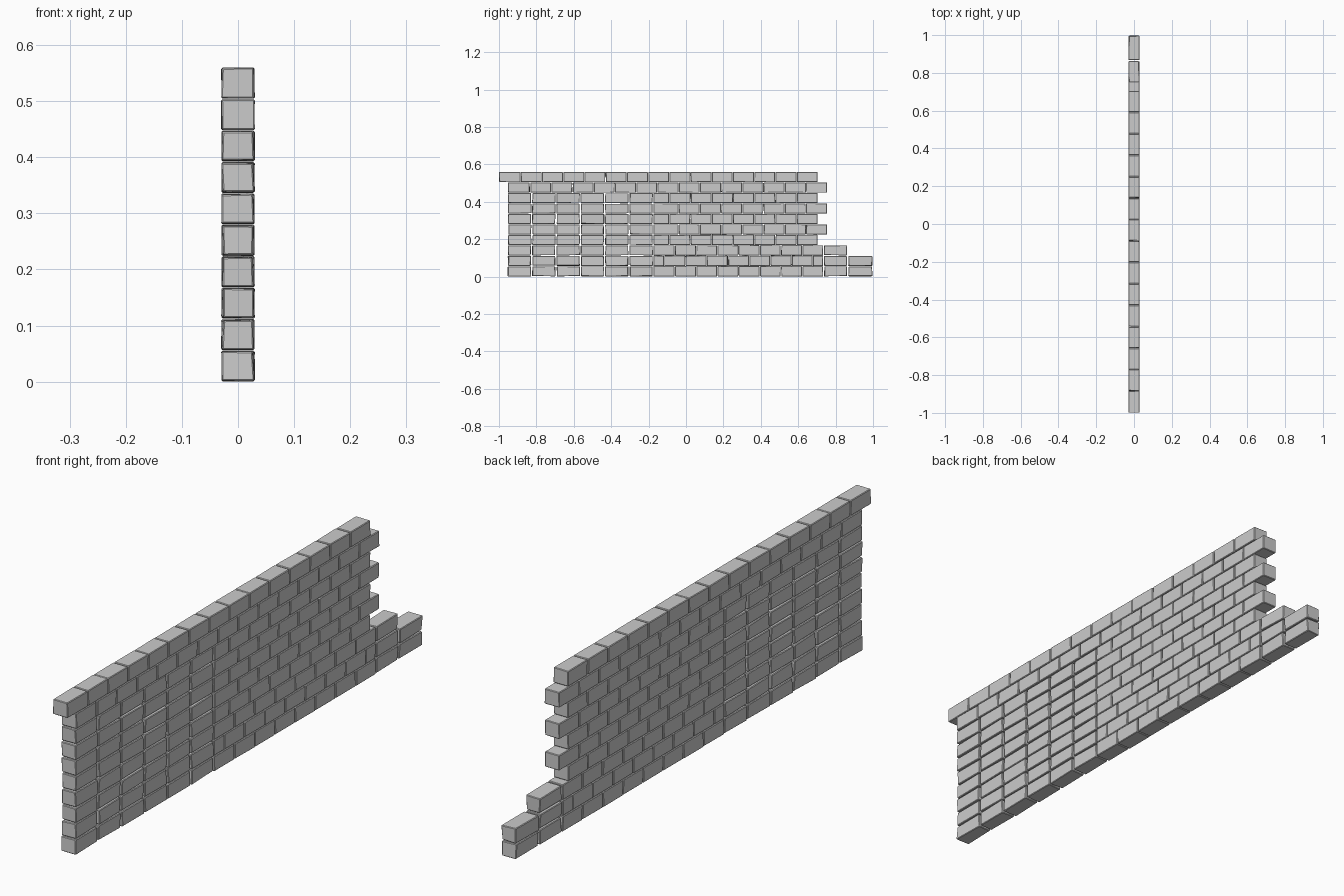
import bpy, bmesh, random
from mathutils import Vector

if "Cube" in bpy.data.objects:
    bpy.data.objects.remove(bpy.data.objects["Cube"])

random.seed(4)
COURSE_H = 0.056      # height of one course
HALF_T = 0.03         # half wall thickness
BOND = 0.1135         # brick pitch in the tight running bond
STACK = 0.13          # brick pitch in the loose stacked end
SEAM = -0.175         # where the two bonds meet


def add_brick(bm, y0, y1, z0, z1, wonk, gap):
    """One hand-cut brick: a box with corners pulled in a little at random."""
    size = Vector((2 * HALF_T, y1 - y0 - gap, z1 - z0 - gap * 0.6))
    mid = Vector((0, (y0 + y1) / 2, (z0 + z1) / 2))
    verts = bmesh.ops.create_cube(bm, size=1)["verts"]
    for v in verts:
        side = v.co * 2
        pull = Vector([random.uniform(0, w) for w in (wonk, wonk, wonk * 0.5)])
        v.co = mid + Vector([s * (d / 2 - p) for s, d, p in zip(side, size, pull)])


def course(index, bricks):
    """One horizontal course made from (start, end, is_loose) bricks."""
    z0 = index * COURSE_H
    bm = bmesh.new()
    for y0, y1, loose in bricks:
        add_brick(bm, y0, y1, z0, z0 + COURSE_H,
                  0.0045 if loose else 0.002, 0.003 if loose else 0.001)
    mesh = bpy.data.meshes.new(f"brick_course_{index + 1}")
    bm.to_mesh(mesh)
    bm.free()
    obj = bpy.data.objects.new(mesh.name, mesh)
    bpy.context.collection.objects.link(obj)
    bevel = obj.modifiers.new("worn_edges", 'BEVEL')
    bevel.width = 0.0022
    bevel.segments = 1
    bevel.limit_method = 'NONE'


def bond(start, end):
    """Running bond laid from the right end; the last brick fills to start."""
    out = []
    while end - start > BOND * 0.5:
        y0 = end - BOND
        if y0 - start < BOND * 0.5:
            y0 = start
        out.append((y0, end, False))
        end = y0
    return out


# Eight lower courses: stacked bricks on the left, bond on the right
ends = [0.705, 0.705, 0.705, 0.705, 0.755, 0.705, 0.755, 0.705]
for i, end in enumerate(ends):
    bricks = [(-0.955 + k * STACK, -0.955 + (k + 1) * STACK, True) for k in range(6)]
    seam = bricks[-1][1]
    # Stepped, broken toe: longer bricks running out past the wall end
    if i < 3:
        toe = [(0.735, 0.865, True), (0.865, 1.0, True)][:2 if i < 2 else 1]
        bricks += toe + bond(seam, 0.735 - 0.057 * (i % 2))
        if i % 2:
            bricks.append((0.678, 0.735, False))
    else:
        bricks += bond(seam, end)
    course(i, bricks)

# Two upper courses in full running bond, the cap overhanging on the left
course(8, bond(-0.952, 0.755))
course(9, bond(-1.0, 0.705))
